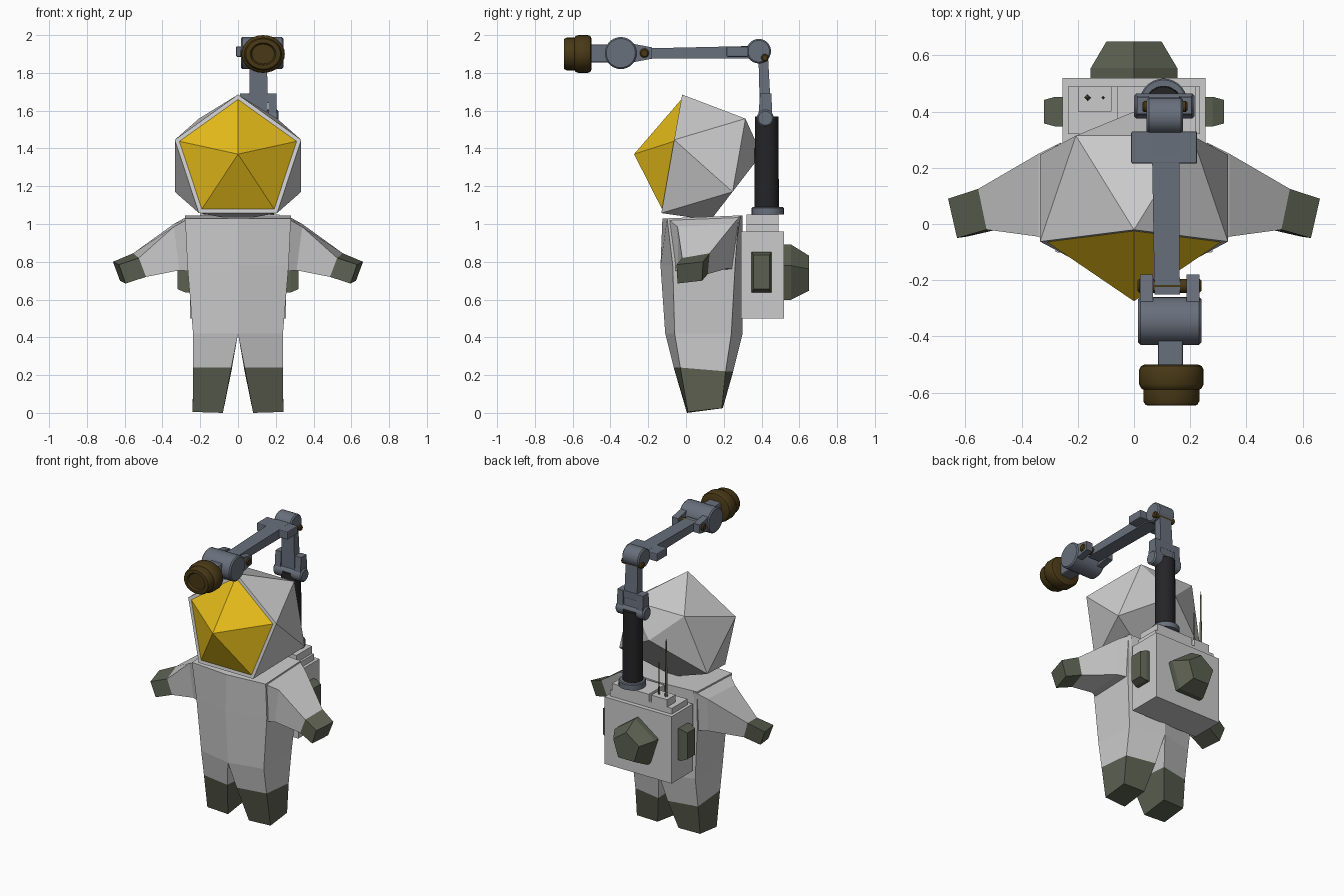
import bpy, bmesh
from math import sin, cos, pi, radians
from mathutils import Vector, Matrix

if "Cube" in bpy.data.objects:
    bpy.data.objects.remove(bpy.data.objects["Cube"])


def material(name, rgb):
    m = bpy.data.materials.new(name)
    m.diffuse_color = (*rgb, 1)
    m.use_nodes = True
    m.node_tree.nodes["Principled BSDF"].inputs["Base Color"].default_value = m.diffuse_color
    return m


GOLD = material("gold", (0.78, 0.50, 0.01))
OLIVE = material("olive", (0.105, 0.115, 0.08))
STEEL = material("steel", (0.14, 0.16, 0.20))
BLACK = material("black", (0.018, 0.018, 0.02))
BROWN = material("brown", (0.065, 0.04, 0.008))


def mesh_object(name, verts, faces, mat=None):
    bm = bmesh.new()
    vs = [bm.verts.new(v) for v in verts]
    for f in faces:
        bm.faces.new([vs[i] for i in f])
    bmesh.ops.recalc_face_normals(bm, faces=bm.faces)
    me = bpy.data.meshes.new(name)
    bm.to_mesh(me)
    bm.free()
    ob = bpy.data.objects.new(name, me)
    bpy.context.collection.objects.link(ob)
    if mat:
        me.materials.append(mat)
    return ob


def loft(name, rings, mat=None):
    """Bridge equal-sized rings and cap both ends."""
    n = len(rings[0])
    faces = [list(range(n)), list(range((len(rings) - 1) * n, len(rings) * n))]
    for r in range(len(rings) - 1):
        for i in range(n):
            j = (i + 1) % n
            faces.append([r * n + i, r * n + j, r * n + n + j, r * n + n + i])
    return mesh_object(name, [v for r in rings for v in r], faces, mat)


def loft_pair(name, rings, mat=None):
    """The same loft on both sides of x = 0."""
    for side, s in (("left", -1), ("right", 1)):
        loft(f"{side}_{name}", [[(s * x, y, z) for x, y, z in r] for r in rings], mat)


def box(name, x0, x1, y0, y1, z0, z1, mat=None, bevel=0):
    ob = loft(name, [[(x0, y0, z), (x1, y0, z), (x1, y1, z), (x0, y1, z)] for z in (z0, z1)], mat)
    if bevel:
        b = ob.modifiers.new("bevel", 'BEVEL')
        b.width, b.segments = bevel, 2
    return ob


def turned(name, center, axis, profile, mat, sides=28, squash=1):
    """Lathe (distance, radius) points along an axis."""
    a = Vector(axis).normalized()
    u = Vector((1, 0, 0)) if abs(a.x) < 0.5 else Vector((0, 1, 0))
    u = (u - a * u.dot(a)).normalized()
    w = a.cross(u) * squash
    c = Vector(center)
    rings = [[c + a * d + (u * cos(2 * pi * i / sides) + w * sin(2 * pi * i / sides)) * r
              for i in range(sides)] for d, r in profile]
    ob = loft(name, rings, mat)
    bpy.context.view_layer.objects.active = ob
    bpy.ops.object.select_all(action='DESELECT')
    ob.select_set(True)
    bpy.ops.object.shade_smooth_by_angle(angle=radians(35))
    return ob


def pin(name, x0, x1, y, z, r, mat=STEEL):
    e = min(0.008, r * 0.3)
    return turned(name, (0, y, z), (1, 0, 0), [(x0, r - e), (x0 + e, r), (x1 - e, r), (x1, r - e)], mat)


def bar(name, p, q, wp, wq, tp, tq, mat=STEEL):
    """Link in the y-z plane from p to q with half width w (x) and half thickness t."""
    p, q = Vector(p), Vector(q)
    d = (q - p).normalized()
    n = Vector((1, 0, 0)).cross(d).normalized()
    rings = [[c + Vector((sx * w, 0, 0)) + n * (sn * t) for sx, sn in ((-1, -1), (1, -1), (1, 1), (-1, 1))]
             for c, w, t in ((p, wp, tp), (q, wq, tq))]
    return loft(name, rings, mat)


# Helmet: tilted twenty-sided shell, pulled in at the back
tilt = Vector((0, -0.985, 0.173))
up = Vector((0, 0.173, 0.985))
right = Vector((1, 0, 0))
hc = Vector((0, 0.092, 1.308))


def pentagon(offset, radius, start):
    return [hc + tilt * offset + (up * cos(radians(start + 72 * i)) + right * sin(radians(start + 72 * i))) * radius
            for i in range(5)]


front, back = pentagon(0.176, 0.352, 0), pentagon(-0.176, 0.352, 36)
back[2] = Vector((0, 0.13, 1.02))
rim = pentagon(0.176, 0.326, 0)
faces = []
for i in range(5):
    j = (i + 1) % 5
    faces += [(i, 5 + i, j), (5 + i, j, 5 + j), (5 + i, 5 + j, 15), (i, j, 10 + j, 10 + i)]
mesh_object("helmet_shell", front + back + rim + [Vector((0, 0.40, 1.37))], faces)

# Visor
mesh_object("visor", rim + [Vector((0, -0.275, 1.37))], [(i, (i + 1) % 5, 5) for i in range(5)], GOLD)


# Torso
def torso_ring(z, w, yc, yf, yb, ybc, zb=0):
    return [(0, yc, z), (w, yf, z), (w, yb, z + zb), (0, ybc, z + zb), (-w, yb, z + zb), (-w, yf, z)]


loft("torso", [torso_ring(0.42, 0.238, -0.11, -0.06, 0.24, 0.30),
               torso_ring(0.78, 0.268, -0.135, -0.07, 0.26, 0.30),
               torso_ring(1.03, 0.28, -0.125, -0.10, 0.28, 0.30, 0.015)])

# Arms and gloves
shoulder = [(0.26, -0.10, 1.03), (0.26, 0.29, 1.045), (0.25, 0.25, 0.76), (0.25, -0.06, 0.75)]
upper = [(0.34, -0.045, 0.985), (0.34, 0.25, 1.0), (0.32, 0.22, 0.765), (0.31, -0.04, 0.755)]
wrist = [(0.525, -0.02, 0.82), (0.555, 0.125, 0.845), (0.52, 0.115, 0.735), (0.487, -0.02, 0.72)]
tips = [(0.63, -0.05, 0.785), (0.662, 0.09, 0.80), (0.625, 0.085, 0.70), (0.595, -0.045, 0.685)]
loft_pair("arm", [shoulder, upper, wrist])
loft_pair("glove", [wrist, tips], OLIVE)

# Legs and boots
hip = [(0, -0.11, 0.42), (0.238, -0.06, 0.42), (0.238, 0.24, 0.42), (0, 0.30, 0.42)]
ankle = [(0.035, -0.065, 0.24), (0.238, -0.03, 0.24), (0.238, 0.21, 0.22), (0.035, 0.25, 0.22)]
sole = [(0.08, 0.005, 0.0), (0.24, 0.01, 0.005), (0.24, 0.19, 0.025), (0.08, 0.195, 0.025)]
loft_pair("leg", [hip, ankle])
loft_pair("boot", [ankle, sole], OLIVE)

# Backpack with stepped top and antennas
box("backpack", -0.255, 0.255, 0.29, 0.52, 0.5, 0.96)
box("backpack_step", -0.235, 0.235, 0.32, 0.49, 0.95, 1.0)
box("arm_mount", -0.06, 0.22, 0.32, 0.49, 0.99, 1.05)
box("antenna_base", -0.20, -0.08, 0.40, 0.49, 0.99, 1.05)
for name, x, r, top in (("tall_antenna", -0.165, 0.012, 1.44), ("short_antenna", -0.11, 0.007, 1.27)):
    turned(name, (x, 0.45, 1.04), (0, 0, 1), [(0, r), (top - 1.04, r * 0.3)], OLIVE, sides=4)

# Tapered pods on the sides and rear of the backpack
pod = [[(x, 0.40 + sy * hy, 0.745 + sz * hz) for sy, sz in ((-1, -1), (1, -1), (1, 1), (-1, 1))]
       for x, hy, hz in ((0.25, 0.053, 0.107), (0.28, 0.053, 0.107), (0.32, 0.042, 0.09))]
loft_pair("side_pod", pod, OLIVE)
loft("rear_pod", [[(r * sin(2 * pi * i / 5), y, 0.73 + r * cos(2 * pi * i / 5)) for i in range(5)]
                  for y, r in ((0.51, 0.162), (0.555, 0.162), (0.65, 0.103))], OLIVE)

# Mast for the lamp arm
turned("mast_flange", (0.105, 0.433, 1.05), (0, 0, 1), [(0, 0.085), (0.035, 0.085), (0.04, 0.08)], STEEL)
turned("mast", (0.105, 0.427, 1.08), (0, 0, 1), [(0, 0.065), (0.49, 0.062)], BLACK)

# Lower joint and riser link
pin("lower_joint", 0.0, 0.215, 0.42, 1.56, 0.045)
for x in (0.032, 0.183):
    bar("lower_fork", (x, 0.42, 1.55), (x, 0.422, 1.69), 0.022, 0.022, 0.038, 0.03)
box("lower_fork_bridge", 0.015, 0.205, 0.395, 0.45, 1.64, 1.69, STEEL, 0.006)
bar("riser_link", (0.108, 0.422, 1.56), (0.108, 0.408, 1.91), 0.05, 0.045, 0.03, 0.025)

# Elbow and boom
pin("elbow", 0.045, 0.175, 0.385, 1.915, 0.065)
pin("elbow_bolt", 0.03, 0.19, 0.418, 1.88, 0.02, BROWN)
box("boom_shoulder", -0.01, 0.225, 0.215, 0.33, 1.885, 1.94, STEEL, 0.006)
bar("boom", (0.112, 0.38, 1.91), (0.118, -0.25, 1.903), 0.05, 0.045, 0.033, 0.026)

# Wrist joint
for x in (0.045, 0.21):
    bar("wrist_fork", (x, -0.18, 1.905), (x, -0.34, 1.905), 0.023, 0.023, 0.03, 0.06)
pin("wrist_bolt", 0.012, 0.24, -0.22, 1.905, 0.025, BROWN)
pin("wrist_drum", 0.015, 0.24, -0.345, 1.905, 0.085)
box("lamp_neck", 0.085, 0.175, -0.51, -0.40, 1.855, 1.95, STEEL, 0.008)

# Lamp head with recessed lens
turned("lamp", (0.133, -0.5, 1.9), (0, -1, 0),
       [(0, 0.095), (0.006, 0.108), (0.02, 0.115), (0.07, 0.115), (0.085, 0.108), (0.09, 0.10),
        (0.13, 0.10), (0.145, 0.092), (0.147, 0.068), (0.135, 0.06)], BROWN, squash=0.87)
